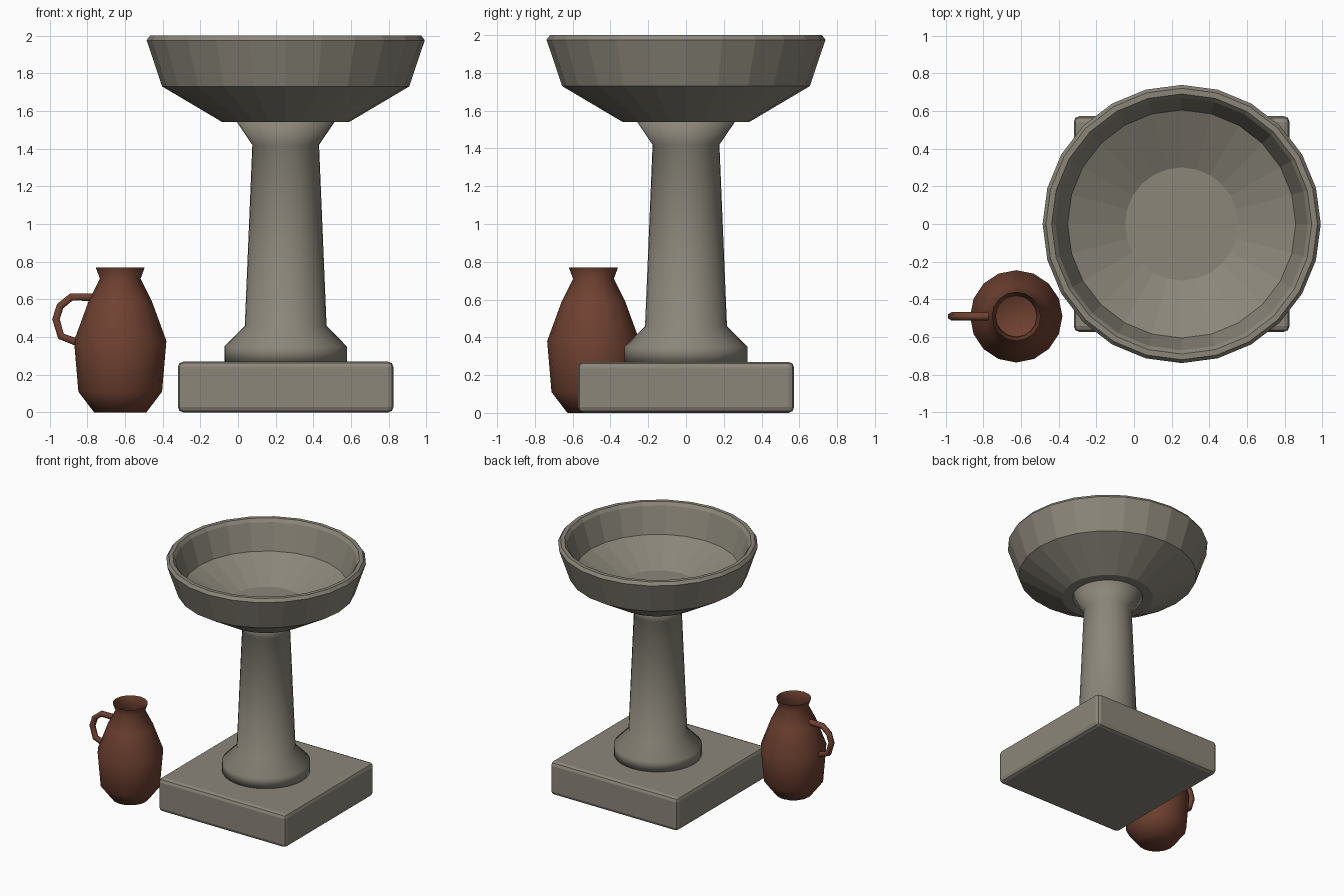
import bpy, bmesh, math
from mathutils import Matrix

cube = bpy.data.objects.get("Cube")
if cube:
    bpy.data.objects.remove(cube, do_unlink=True)


def material(name, rgb):
    mat = bpy.data.materials.new(name)
    mat.use_nodes = True
    mat.diffuse_color = (*rgb, 1)
    mat.node_tree.nodes["Principled BSDF"].inputs["Base Color"].default_value = (*rgb, 1)
    return mat


stone = material("grey stone", (0.26, 0.24, 0.195))
clay = material("red clay", (0.16, 0.053, 0.031))


def add_mesh(name, bm, mat, location, smooth=False):
    bmesh.ops.recalc_face_normals(bm, faces=bm.faces)
    mesh = bpy.data.meshes.new(name)
    bm.to_mesh(mesh)
    bm.free()
    mesh.materials.append(mat)
    for face in mesh.polygons:
        face.use_smooth = smooth
    obj = bpy.data.objects.new(name, mesh)
    obj.location = location
    bpy.context.collection.objects.link(obj)
    return obj


def lathe(name, profile, sides, mat, location, smooth, cap_start=True, cap_end=True):
    """Turn a (radius, height) profile around the vertical axis."""
    bm = bmesh.new()
    rings = []
    for radius, height in profile:
        angles = [math.tau * i / sides for i in range(sides)]
        rings.append([bm.verts.new((radius * math.cos(a), radius * math.sin(a), height))
                      for a in angles])
    for low, high in zip(rings, rings[1:]):
        for i in range(sides):
            j = (i + 1) % sides
            bm.faces.new((low[i], low[j], high[j], high[i]))
    if cap_start:
        bm.faces.new(rings[0][::-1])
    if cap_end:
        bm.faces.new(rings[-1])
    return add_mesh(name, bm, mat, location, smooth)


font_x = 0.253

# Square plinth with softened edges
bm = bmesh.new()
bmesh.ops.create_cube(bm, size=1, matrix=Matrix.Diagonal((1.145, 1.145, 0.27, 1)))
plinth = add_mesh("plinth", bm, stone, (font_x, 0, 0.135))
bevel = plinth.modifiers.new("soft edges", 'BEVEL')
bevel.width = 0.03
bevel.segments = 2

# Tapered column with flared foot and neck
lathe("column", [(0.325, 0.265), (0.325, 0.35), (0.217, 0.46), (0.177, 1.42), (0.262, 1.545)],
      32, stone, (font_x, 0, 0), True)

# Faceted basin: outside, rim, then the hollow
lathe("basin", [(0.335, 1.54), (0.656, 1.73), (0.738, 1.975), (0.72, 2.0), (0.69, 2.0),
                (0.67, 1.975), (0.605, 1.77), (0.3, 1.62)],
      24, stone, (font_x, 0, 0), False)

# Open clay jug
jug_x, jug_y = -0.625, -0.49
lathe("jug_body", [(0.138, 0), (0.222, 0.11), (0.245, 0.38), (0.168, 0.59),
                   (0.108, 0.71), (0.13, 0.77)],
      16, clay, (jug_x, jug_y, 0), True, cap_end=False)

# Jug handle swept along a bent path
curve = bpy.data.curves.new("jug_handle", 'CURVE')
curve.dimensions = '3D'
curve.bevel_depth = 0.023
curve.bevel_resolution = 1
curve.use_fill_caps = True
path = [(-0.76, 0.612), (-0.885, 0.612), (-0.944, 0.564), (-0.966, 0.495),
        (-0.939, 0.404), (-0.84, 0.367)]
spline = curve.splines.new('POLY')
spline.points.add(len(path) - 1)
for point, (x, z) in zip(spline.points, path):
    point.co = (x, jug_y, z, 1)
curve.materials.append(clay)
handle = bpy.data.objects.new("jug_handle", curve)
bpy.context.collection.objects.link(handle)
